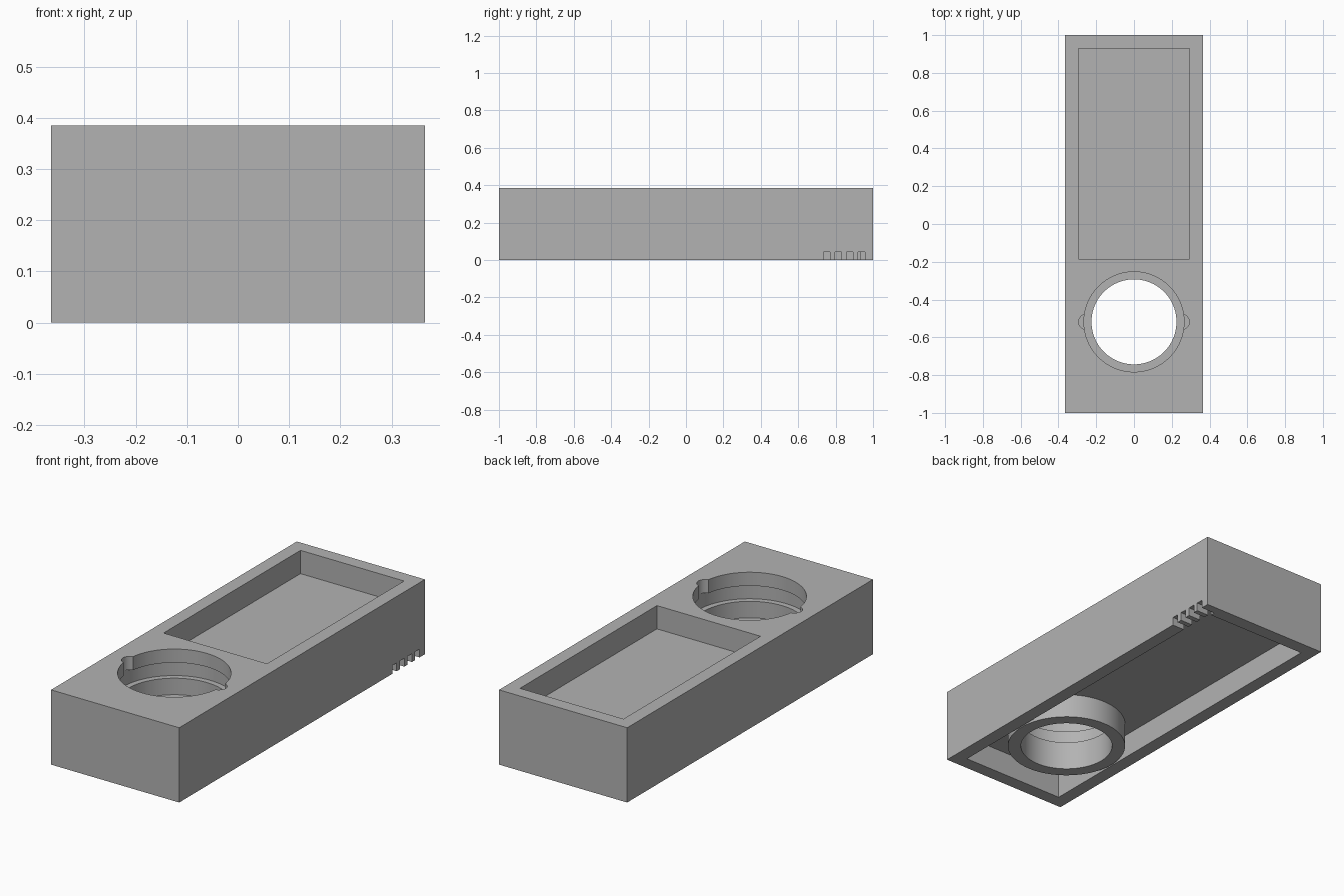
import bpy
import bmesh
import math
from mathutils import Matrix, Vector

cube = bpy.data.objects.get("Cube")
if cube:
    bpy.data.objects.remove(cube, do_unlink=True)

HALF_X, HEIGHT, WALL = 0.365, 0.385, 0.07
IN_X, IN_Y = HALF_X - WALL, 1 - WALL
BORE_Y = -0.518

grey = bpy.data.materials.new("plain_grey")
grey.use_nodes = True
grey.diffuse_color = (0.45, 0.45, 0.45, 1)
grey.node_tree.nodes["Principled BSDF"].inputs["Base Color"].default_value = (0.45, 0.45, 0.45, 1)


def finish(name, bm):
    bmesh.ops.recalc_face_normals(bm, faces=bm.faces)
    mesh = bpy.data.meshes.new(name)
    bm.to_mesh(mesh)
    bm.free()
    mesh.materials.append(grey)
    obj = bpy.data.objects.new(name, mesh)
    bpy.context.collection.objects.link(obj)
    return obj


def box(name, low, high):
    low, high = Vector(low), Vector(high)
    bm = bmesh.new()
    bmesh.ops.create_cube(bm, size=1, matrix=Matrix.Translation((low + high) / 2)
                          @ Matrix.Diagonal((*(high - low), 1)))
    return finish(name, bm)


def cylinder(name, radius, x, y, low, high, sides=96):
    bm = bmesh.new()
    bmesh.ops.create_cone(bm, cap_ends=True, segments=sides, radius1=radius, radius2=radius,
                          depth=high - low, matrix=Matrix.Translation((x, y, (low + high) / 2)))
    return finish(name, bm)


def lathe(name, profile, y, sides=96):
    bm = bmesh.new()
    verts = [bm.verts.new((r, y, z)) for r, z in profile]
    edges = [bm.edges.new(pair) for pair in zip(verts, verts[1:])]
    bmesh.ops.spin(bm, geom=verts + edges, cent=(0, y, 0), axis=(0, 0, 1),
                   angle=math.tau, steps=sides, use_duplicate=False)
    bmesh.ops.remove_doubles(bm, verts=bm.verts, dist=0.0001)
    return finish(name, bm)


def cut(target, cutter):
    cutter.hide_render = True
    mod = target.modifiers.new("cut", 'BOOLEAN')
    mod.operation, mod.solver, mod.object = 'DIFFERENCE', 'EXACT', cutter
    bpy.context.view_layer.objects.active = target
    bpy.ops.object.modifier_apply(modifier=mod.name)
    bpy.data.objects.remove(cutter, do_unlink=True)


# Solid case
case = box("case", (-HALF_X, -1, 0), (HALF_X, 1, HEIGHT))

# Hollow underside, leaving a round sleeve standing
hollow = box("hollow", (-IN_X, -IN_Y, -0.1), (IN_X, IN_Y, 0.125))
cut(hollow, cylinder("sleeve", 0.289, 0, BORE_Y, -0.2, 0.2))
cut(case, hollow)

# Rectangular tray in the top
cut(case, box("tray", (-IN_X, -0.185, 0.265), (IN_X, IN_Y, 0.5)))

# Stepped bore with an undercut locking groove
cut(case, lathe("bore", [(0, -0.1), (0.225, -0.1), (0.225, 0.15), (0.265, 0.15),
                         (0.265, 0.235), (0.294, 0.235), (0.294, 0.315),
                         (0.265, 0.315), (0.265, 0.5), (0, 0.5)], BORE_Y))

# Entry notches on both sides of the bore
for side in (-1, 1):
    cut(case, cylinder("notch", 0.04, side * 0.253, BORE_Y, 0.27, 0.5, 32))

# Row of cable slots in the lower edge of one side
for i in range(4):
    y = 0.752 + i * 0.062
    cut(case, box("slot", (IN_X - 0.01, y - 0.018, -0.1), (HALF_X + 0.1, y + 0.018, 0.043)))

bpy.ops.object.select_all(action='DESELECT')
case.select_set(True)
bpy.context.view_layer.objects.active = case
bpy.ops.object.shade_smooth_by_angle(angle=math.radians(30))
